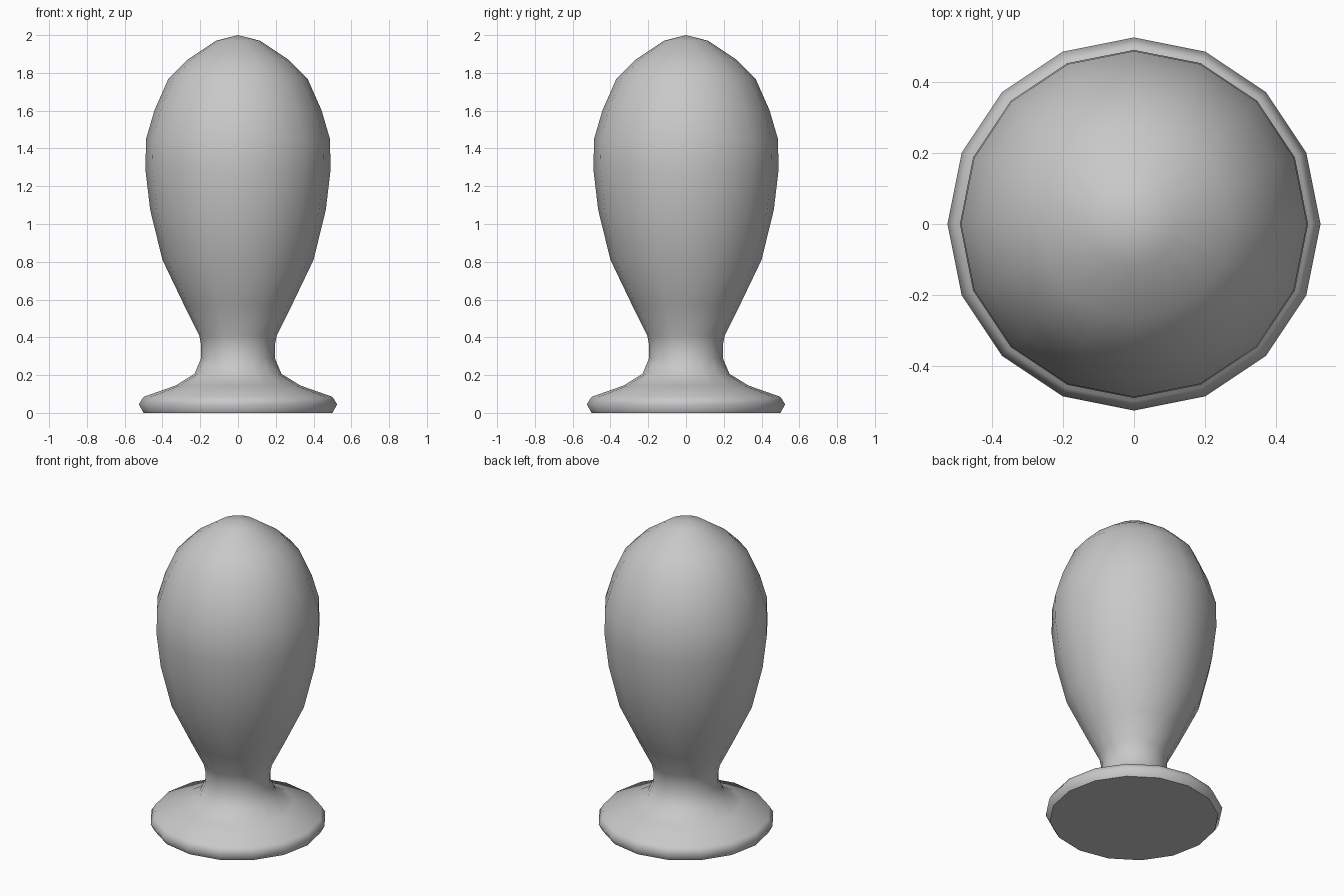
import bpy, bmesh, math

if "Cube" in bpy.data.objects:
    bpy.data.objects.remove(bpy.data.objects["Cube"])

SIDES = 16

# Half profile (radius, height) from the foot rim to just under the tip
PROFILE = [
    (0.50, 0.0), (0.525, 0.045), (0.50, 0.085),              # foot rim
    (0.33, 0.145), (0.23, 0.207),                            # foot slope
    (0.195, 0.29), (0.195, 0.36), (0.205, 0.41),             # neck
    (0.285, 0.57), (0.40, 0.81), (0.465, 1.075),             # body taper
    (0.49, 1.285), (0.487, 1.45), (0.442, 1.603),            # widest part
    (0.368, 1.77), (0.27, 1.868), (0.118, 1.97),             # domed top
]
TIP = 2.0


def lathe(name, profile, tip, material):
    bm = bmesh.new()
    rings = []
    for r, z in profile:
        rings.append([bm.verts.new((r * math.cos(2 * math.pi * i / SIDES),
                                    r * math.sin(2 * math.pi * i / SIDES), z))
                      for i in range(SIDES)])
    # Side walls
    for a, b in zip(rings, rings[1:]):
        for i in range(SIDES):
            j = (i + 1) % SIDES
            bm.faces.new((a[i], a[j], b[j], b[i]))
    # Tip fan
    top = bm.verts.new((0, 0, tip))
    for i in range(SIDES):
        bm.faces.new((rings[-1][i], rings[-1][(i + 1) % SIDES], top))
    # Flat underside with a crisp edge
    base = bm.faces.new(rings[0][::-1])
    for f in bm.faces:
        f.smooth = True
    base.smooth = False
    for e in base.edges:
        e.smooth = False
    mesh = bpy.data.meshes.new(name)
    bm.to_mesh(mesh)
    bm.free()
    mesh.materials.append(material)
    obj = bpy.data.objects.new(name, mesh)
    bpy.context.collection.objects.link(obj)
    return obj


grey = bpy.data.materials.new("light_grey")
grey.diffuse_color = (0.58, 0.58, 0.58, 1)
grey.use_nodes = True
grey.node_tree.nodes["Principled BSDF"].inputs["Base Color"].default_value = grey.diffuse_color

lathe("bulb_body_with_foot", PROFILE, TIP, grey)
